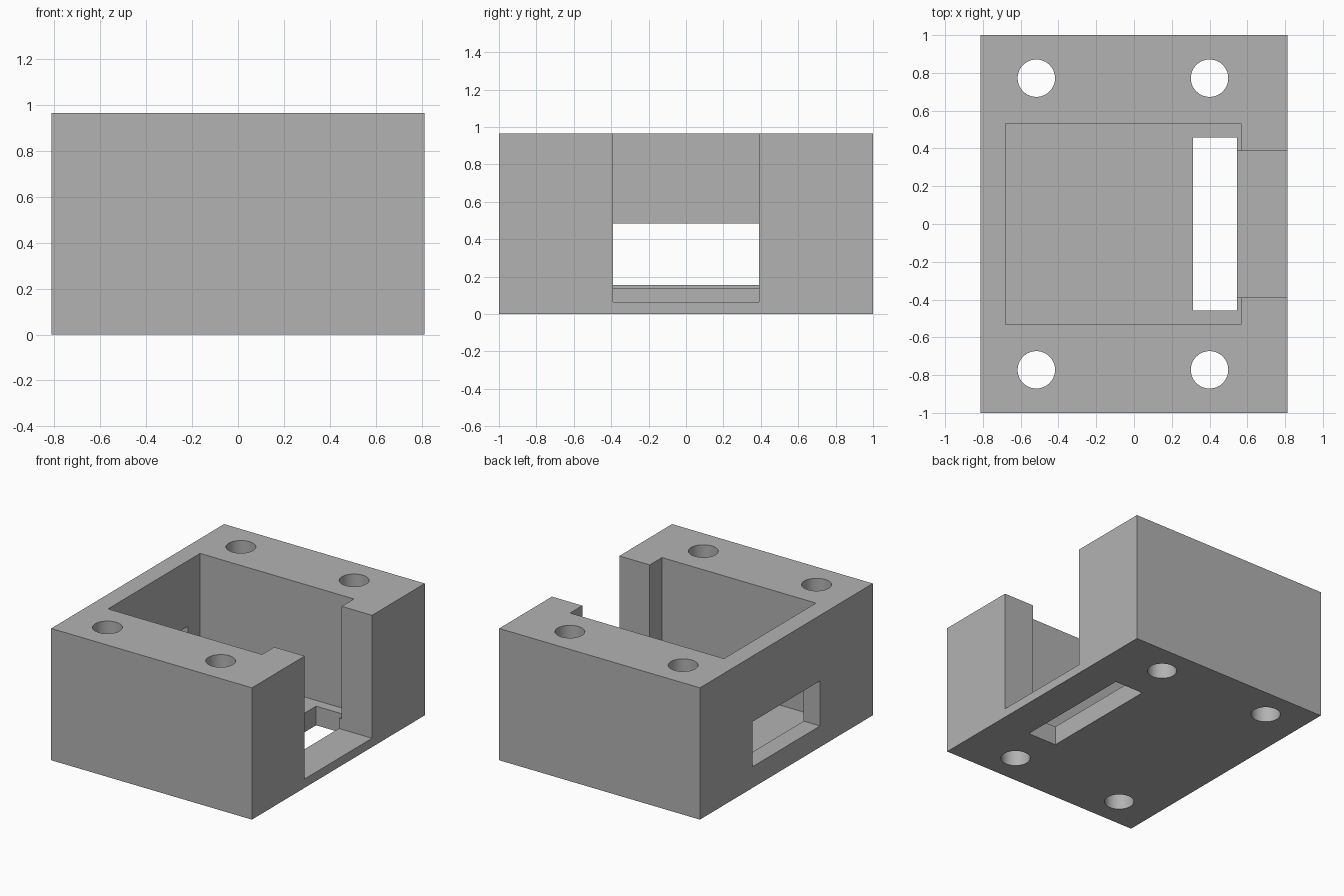
import bpy
import bmesh
from mathutils import Matrix, Vector

default = bpy.data.objects.get("Cube")
if default:
    bpy.data.objects.remove(default, do_unlink=True)

GREY = (0.448, 0.448, 0.448, 1)
grey = bpy.data.materials.new("plain grey")
grey.use_nodes = True
grey.diffuse_color = GREY
grey.node_tree.nodes["Principled BSDF"].inputs["Base Color"].default_value = GREY


def finish(name, bm):
    mesh = bpy.data.meshes.new(name)
    bm.to_mesh(mesh)
    bm.free()
    mesh.materials.append(grey)
    obj = bpy.data.objects.new(name, mesh)
    bpy.context.collection.objects.link(obj)
    return obj


def box(name, low, high):
    low, high = Vector(low), Vector(high)
    bm = bmesh.new()
    place = Matrix.Translation((low + high) / 2) @ Matrix.Diagonal((*(high - low), 1))
    bmesh.ops.create_cube(bm, size=1, matrix=place)
    return finish(name, bm)


def cylinder(name, x, y, radius):
    bm = bmesh.new()
    bmesh.ops.create_cone(bm, cap_ends=True, segments=64, radius1=radius,
                          radius2=radius, depth=3, matrix=Matrix.Translation((x, y, 0)))
    return finish(name, bm)


# Solid block
housing = box("housing", (-0.813, -1, 0), (0.813, 1, 0.965))

# Main cavity, side opening, floor slot and wall window
cutters = [
    box("cavity", (-0.68, -0.532, 0.14), (0.567, 0.532, 1.2)),
    box("side_opening", (0.5, -0.39, 0.065), (1, 0.39, 1.3)),
    box("floor_slot", (0.312, -0.458, -0.2), (0.545, 0.458, 0.3)),
    box("wall_window", (-1, -0.39, 0.155), (-0.5, 0.39, 0.485)),
]

# Four screw holes through the full height
for x in (-0.517, 0.4):
    for y in (-0.772, 0.772):
        cutters.append(cylinder("screw_hole", x, y, 0.099))

for cutter in cutters:
    cutter.hide_render = True
    cut = housing.modifiers.new(cutter.name, "BOOLEAN")
    cut.operation = "DIFFERENCE"
    cut.solver = "EXACT"
    cut.object = cutter

# Bake the cuts and discard the cutters
bpy.context.view_layer.update()
depsgraph = bpy.context.evaluated_depsgraph_get()
carved = bpy.data.meshes.new_from_object(housing.evaluated_get(depsgraph))
housing.modifiers.clear()
housing.data = carved
carved.name = "housing"
for cutter in cutters:
    bpy.data.objects.remove(cutter, do_unlink=True)

# Smooth hole walls, sharp box edges
bpy.context.view_layer.objects.active = housing
housing.select_set(True)
bpy.ops.object.shade_smooth_by_angle(angle=0.5)
